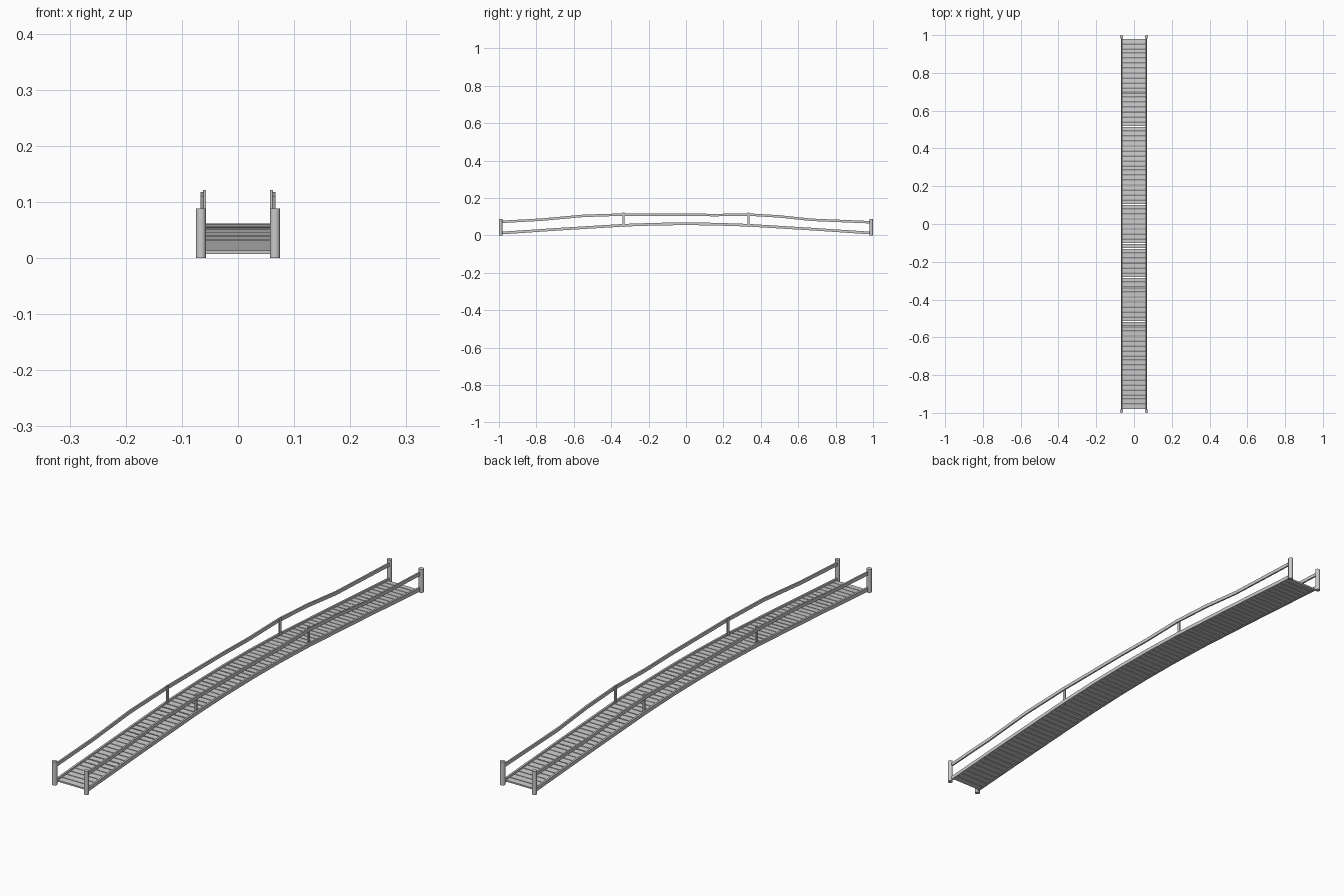
import bpy, bmesh, math, random
from mathutils import Vector, Matrix

if "Cube" in bpy.data.objects:
    bpy.data.objects.remove(bpy.data.objects["Cube"])

random.seed(4)

# Side profiles as (y, z) points
DECK = [(-0.985, 0.0125), (-0.66, 0.034), (-0.33, 0.054), (-0.15, 0.060), (0.0, 0.0615),
        (0.15, 0.060), (0.33, 0.054), (0.66, 0.034), (0.985, 0.0125)]
RAIL = [(-0.985, 0.072), (-0.77, 0.084), (-0.55, 0.104), (-0.33, 0.111), (0.0, 0.111),
        (0.15, 0.108), (0.33, 0.111), (0.5, 0.101), (0.67, 0.083), (0.985, 0.070)]


def finish(name, bm):
    bmesh.ops.recalc_face_normals(bm, faces=bm.faces)
    me = bpy.data.meshes.new(name)
    bm.to_mesh(me)
    bm.free()
    ob = bpy.data.objects.new(name, me)
    bpy.context.collection.objects.link(ob)
    return ob


def add_box(bm, loc, size, pitch=0.0):
    m = Matrix.Translation(loc) @ Matrix.Rotation(pitch, 4, 'X') @ Matrix.Diagonal((*size, 1))
    bmesh.ops.create_cube(bm, size=1, matrix=m)


def beam(name, path, x, w, h):
    # rectangular section swept along a side profile
    bm = bmesh.new()
    rings = [[bm.verts.new((x + a * w / 2, y, z + b * h / 2))
              for a, b in ((-1, -1), (1, -1), (1, 1), (-1, 1))] for y, z in path]
    for r, s in zip(rings, rings[1:]):
        for i in range(4):
            j = (i + 1) % 4
            bm.faces.new((r[i], r[j], s[j], s[i]))
    bm.faces.new(rings[0])
    bm.faces.new(rings[-1])
    return finish(name, bm)


def sample(path, y):
    # height and slope of a profile at y
    for (y0, z0), (y1, z1) in zip(path, path[1:]):
        if y <= y1:
            s = (z1 - z0) / (y1 - y0)
            return z0 + s * (y - y0), math.atan(s)
    return path[-1][1], 0.0


# Deck planks, slightly irregular
bm = bmesh.new()
count = 76
pitch = 1.96 / count
for i in range(count):
    y = -0.98 + pitch * (i + 0.5)
    z, ang = sample(DECK, y)
    add_box(bm, (0, y, z - 0.003), (0.124, pitch - random.uniform(0.002, 0.005), 0.006), ang)
finish("deck_planks", bm)

for side, s in (("left", -1), ("right", 1)):
    # Side beams and handrails
    beam(side + "_deck_beam", DECK, s * 0.064, 0.007, 0.014)
    beam(side + "_handrail", RAIL, s * 0.064, 0.006, 0.013)
    for end, e in (("front", -1), ("back", 1)):
        # Round end posts
        bm = bmesh.new()
        bmesh.ops.create_cone(bm, cap_ends=True, segments=16, radius1=0.009, radius2=0.009,
                              depth=0.088, matrix=Matrix.Translation((s * 0.066, e * 0.991, 0.044)))
        post = finish(f"{end}_{side}_end_post", bm)
        bpy.context.view_layer.objects.active = post
        post.select_set(True)
        bpy.ops.object.shade_smooth_by_angle(angle=math.radians(40))
        post.select_set(False)
        # Thin middle posts
        bm = bmesh.new()
        add_box(bm, (s * 0.0595, e * 0.333, 0.0825), (0.005, 0.011, 0.077))
        finish(f"{end}_{side}_middle_post", bm)
